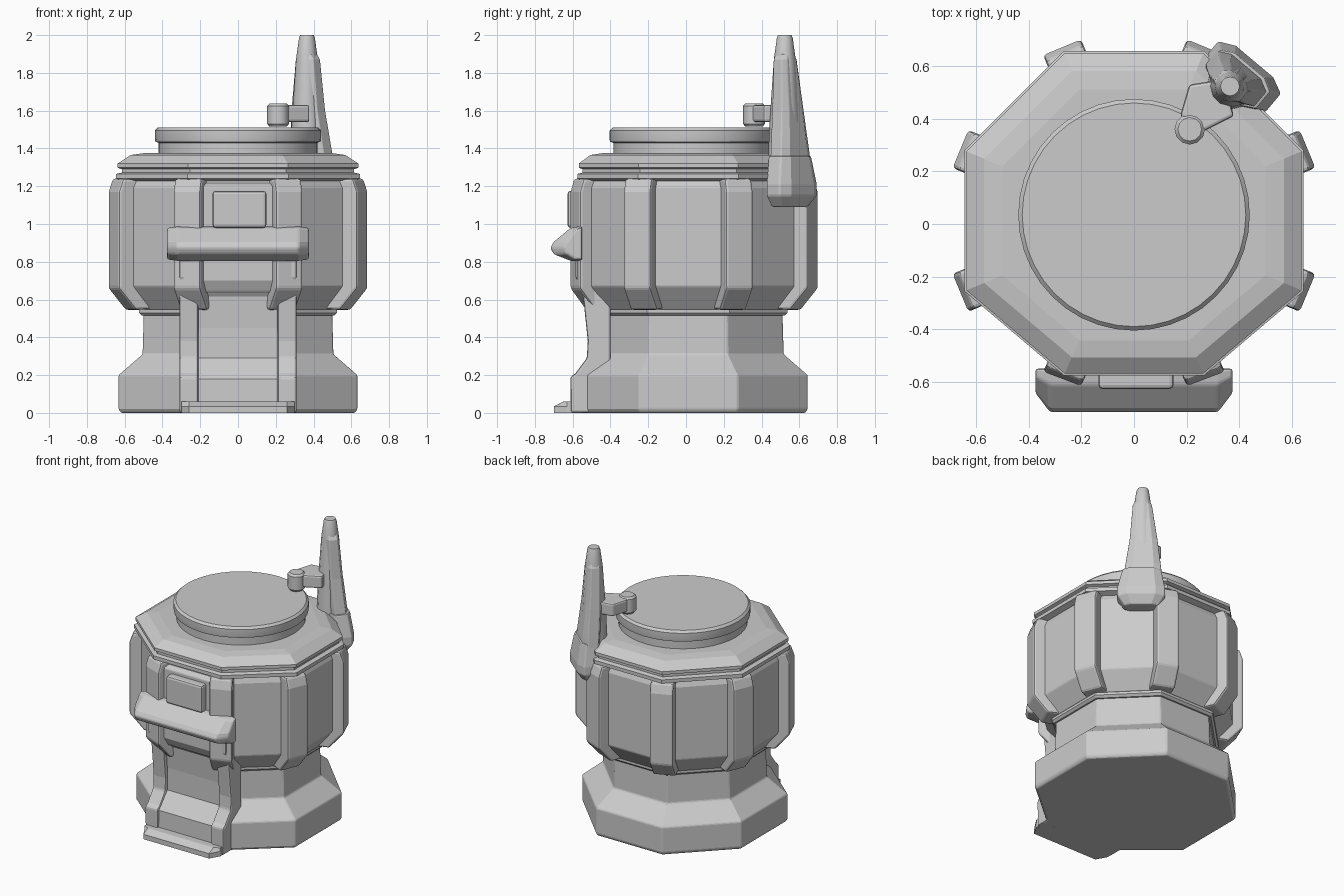
import bpy
import math
from mathutils import Vector

if "Cube" in bpy.data.objects:
    bpy.data.objects.remove(bpy.data.objects["Cube"])

CY = 0.012  # body centre in y


def warp(x, y):
    # the front of the building is cut a little shorter than the back
    return (x, CY + (y * 0.91 if y < -0.4 else y))


def loft(name, rings, bevel=0.0, smooth=None):
    """Skin equal-length rings of 3D points and cap both ends."""
    n = len(rings[0])
    verts = [p for r in rings for p in r]
    faces = [(i * n + j, i * n + (j + 1) % n, (i + 1) * n + (j + 1) % n, (i + 1) * n + j)
             for i in range(len(rings) - 1) for j in range(n)]
    faces += [tuple(range(n))[::-1], tuple(range((len(rings) - 1) * n, len(rings) * n))]
    me = bpy.data.meshes.new(name)
    me.from_pydata(verts, [], faces)
    ob = bpy.data.objects.new(name, me)
    bpy.context.collection.objects.link(ob)
    bpy.context.view_layer.objects.active = ob
    bpy.ops.object.select_all(action='DESELECT')
    ob.select_set(True)
    bpy.ops.object.mode_set(mode='EDIT')
    bpy.ops.mesh.select_all(action='SELECT')
    bpy.ops.mesh.normals_make_consistent(inside=False)
    bpy.ops.object.mode_set(mode='OBJECT')
    if bevel:
        m = ob.modifiers.new("soft_edge", 'BEVEL')
        m.width, m.segments, m.limit_method = bevel, 2, 'ANGLE'
    if smooth:
        bpy.ops.object.shade_smooth_by_angle(angle=math.radians(smooth))
    return ob


def octagon(name, profile, bevel=0.0):
    rings = []
    for a, z in profile:
        r = a / math.cos(math.pi / 8)
        rings.append([warp(r * math.cos(t), r * math.sin(t)) + (z,)
                      for t in [math.radians(22.5 + 45 * k) for k in range(8)]])
    return loft(name, rings, bevel)


def lathe(name, profile, cx, cy, n):
    rings = [[(cx + r * math.cos(2 * math.pi * k / n), cy + r * math.sin(2 * math.pi * k / n), z)
              for k in range(n)] for r, z in profile]
    return loft(name, rings, 0, 35)


def extrude_x(name, yz, x0, x1, bevel=0.0):
    return loft(name, [[(x, y, z) for y, z in yz] for x in (x0, x1)], bevel)


def box(name, x0, x1, y0, y1, z0, z1, bevel=0.0):
    return extrude_x(name, [(y0, z0), (y1, z0), (y1, z1), (y0, z1)], x0, x1, bevel)


# octagonal base, neck, body and roof
octagon("base_and_neck", [(0.62, 0), (0.632, 0.02), (0.632, 0.2), (0.505, 0.31), (0.498, 0.55)], 0.008)
octagon("neck_band", [(0.51, 0.515), (0.525, 0.53), (0.525, 0.56), (0.51, 0.57)])
octagon("body", [(0.51, 0.54), (0.53, 0.55), (0.62, 0.67), (0.62, 1.19), (0.595, 1.25)], 0.008)
octagon("roof", [(0.6, 1.225), (0.645, 1.24), (0.645, 1.265), (0.615, 1.272), (0.615, 1.29),
                 (0.637, 1.298), (0.637, 1.32), (0.57, 1.365), (0.5, 1.375)])

# round hatch on the roof
lathe("hatch", [(0.42, 1.35), (0.42, 1.43), (0.437, 1.435), (0.44, 1.45), (0.44, 1.495), (0.425, 1.51)],
      0, 0.035, 40)

# ribs wrapping each corner of the body
rib = [(0.5, 0.55), (0.615, 0.545), (0.714, 0.66), (0.714, 1.17), (0.69, 1.24), (0.55, 1.24)]
for k in range(8):
    t = math.radians(22.5 + 45 * k)
    c, s = math.cos(t), math.sin(t)
    rings = [[warp(d * c - w * s, d * s + w * c) + (z,) for d, z in rib] for w in (-0.078, 0.078)]
    loft(f"corner_rib_{k}", rings, 0.014)

# doorway: columns, door, upper panel and step
column = [(-0.4, 0), (-0.61, 0), (-0.612, 0.19), (-0.585, 0.21), (-0.525, 0.29), (-0.52, 0.38),
          (-0.545, 0.62), (-0.585, 0.72), (-0.585, 0.9), (-0.4, 0.9)]
for side, s in (("left", -1), ("right", 1)):
    extrude_x(f"door_column_{side}", column, s * 0.21, s * 0.31, 0.012)
door = [(-0.4, 0), (-0.6, 0), (-0.595, 0.18), (-0.5, 0.29), (-0.5, 0.45), (-0.52, 0.66), (-0.4, 0.66)]
extrude_x("door", door, -0.22, 0.22)
extrude_x("upper_front_panel", [(-0.5, 0.63), (-0.545, 0.64), (-0.575, 0.7), (-0.575, 1.2), (-0.5, 1.24)],
          -0.26, 0.26, 0.008)
loft("door_step", [[(-0.3, -0.55, z), (-0.3, -0.63, z), (-0.26, f, z), (0.26, f, z), (0.3, -0.63, z),
                    (0.3, -0.55, z)] for z, f in ((0, -0.7), (0.035, -0.7), (0.06, -0.65))])

# awning with pinched ends, and the sign box above it
awning = [(-0.55, 0.99), (-0.61, 0.98), (-0.7, 0.905), (-0.718, 0.875), (-0.7, 0.84), (-0.61, 0.805), (-0.55, 0.805)]
rings = []
for x, k in ((-0.375, 0.55), (-0.32, 1), (0.32, 1), (0.375, 0.55)):
    rings.append([(x, -0.55 + (y + 0.55) * k, 0.89 + (z - 0.89) * (0.8 + 0.2 * k)) for y, z in awning])
loft("awning", rings, 0.01)
box("sign_box", -0.135, 0.15, -0.627, -0.55, 0.98, 1.175, 0.015)

# antenna mast: broad fin clamped on the back right edge, with a round core
ANG = math.radians(50)
n, u = Vector((math.cos(ANG), math.sin(ANG))), Vector((-math.sin(ANG), math.cos(ANG)))


def fin(name, sections, bevel):
    rings = []
    for z, cx, cy, hu, hn in sections:
        rings.append([(*(Vector((cx, cy)) + u * a * hu + n * b * hn), z)
                      for a, b in ((-1, -0.6), (-0.6, -1), (0.6, -1), (1, -0.6),
                                   (1, 0.6), (0.6, 1), (-0.6, 1), (-1, 0.6))])
    return loft(name, rings, bevel)


fin("antenna_fin", [(1.2, 0.4, 0.56, 0.14, 0.06), (1.4, 0.385, 0.55, 0.115, 0.06),
                    (1.6, 0.372, 0.54, 0.09, 0.055), (1.87, 0.37, 0.525, 0.062, 0.045),
                    (1.9, 0.368, 0.523, 0.045, 0.042)], 0.005)
fin("antenna_clamp", [(1.09, 0.4, 0.55, 0.11, 0.05), (1.15, 0.41, 0.56, 0.155, 0.075),
                      (1.21, 0.41, 0.56, 0.155, 0.075), (1.36, 0.395, 0.55, 0.125, 0.07)], 0.008)
lathe("antenna_core", [(0.095, 1.2), (0.08, 1.55), (0.058, 1.87), (0.042, 1.985), (0.036, 2.0)], 0.365, 0.523, 12)

# side arm and its end knob
arm = [(0.21, 0.53), (0.175, 0.41), (0.26, 0.35), (0.38, 0.41), (0.34, 0.55)]
loft("antenna_arm", [[(x, y, z) for x, y in arm] for z in (1.54, 1.63)], 0.012)
lathe("arm_knob", [(0.045, 1.515), (0.058, 1.53), (0.058, 1.625), (0.045, 1.638)], 0.212, 0.36, 12)
